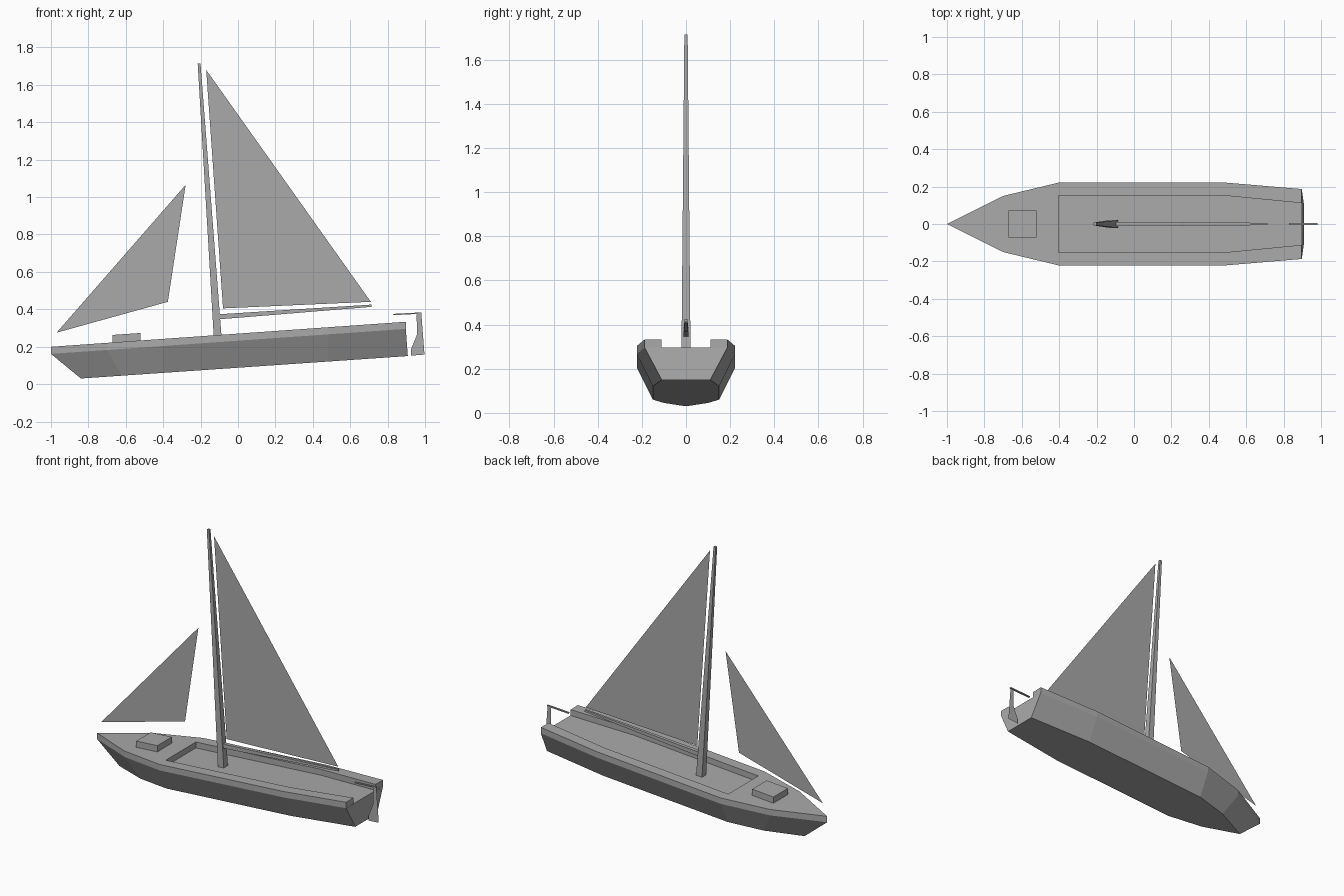
import bpy, bmesh
from mathutils import Vector

cube = bpy.data.objects.get("Cube")
if cube:
    bpy.data.objects.remove(cube, do_unlink=True)

grey = bpy.data.materials.new("plain grey")
grey.use_nodes = True
COLOUR = (0.4, 0.4, 0.4, 1)
grey.diffuse_color = COLOUR
grey.node_tree.nodes["Principled BSDF"].inputs["Base Color"].default_value = COLOUR

SLAB = 0.038  # deck thickness


def deck_z(x):
    """Height of the sloping deck."""
    return 0.27 + 0.0705 * x


def finish(name, bm):
    bmesh.ops.recalc_face_normals(bm, faces=bm.faces)
    mesh = bpy.data.meshes.new(name)
    bm.to_mesh(mesh)
    bm.free()
    mesh.materials.append(grey)
    obj = bpy.data.objects.new(name, mesh)
    bpy.context.scene.collection.objects.link(obj)
    return obj


def loft(name, bottom, top):
    """Closed solid between two matching outlines."""
    bm = bmesh.new()
    low, high = [[bm.verts.new(p) for p in ring] for ring in (bottom, top)]
    bm.faces.new(low)
    bm.faces.new(high)
    for i in range(len(low)):
        j = (i + 1) % len(low)
        bm.faces.new((low[i], low[j], high[j], high[i]))
    return finish(name, bm)


def sheet(name, points):
    """Flat sheet standing on the centre line."""
    bm = bmesh.new()
    bm.faces.new([bm.verts.new((x, 0, z)) for x, z in points])
    return finish(name, bm)


def mirrored(half):
    """Close a half outline that starts on the centre line at the bow."""
    return half + [(x, -y) for x, y in reversed(half) if y > 0]


def spar(name, start, end, size0, size1):
    """Tapered square spar; sizes are (in side view, across)."""
    a, b = Vector((start[0], 0, start[1])), Vector((end[0], 0, end[1]))
    side = (b - a).normalized().cross(Vector((0, 1, 0)))
    rings = []
    for c, (w, d) in ((a, size0), (b, size1)):
        rings.append([c + side * sx * w / 2 + Vector((0, sy * d / 2, 0))
                      for sx, sy in ((-1, -1), (1, -1), (1, 1), (-1, 1))])
    return loft(name, *rings)


# Hull
sheer = [(-1, 0), (-0.7, 0.15), (-0.4, 0.222), (0.48, 0.222), (0.897, 0.187)]
keel = [(-0.84, 0), (-0.62, 0.1), (-0.4, 0.15), (0.48, 0.15), (0.908, 0.11)]
loft("hull",
     [(x, y, 0.0876 + 0.0686 * x) for x, y in mirrored(keel)],
     [(x, y, deck_z(x) - SLAB) for x, y in mirrored(sheer)])

# Deck with a cockpit open at the stern
well = [(0.895, 0.112), (0.48, 0.152), (-0.405, 0.152)]
half = sheer + well
outline = mirrored(half)
loft("deck",
     [(x, y, deck_z(x) - SLAB) for x, y in outline],
     [(x, y, deck_z(x)) for x, y in outline])

# Hatch on the foredeck
square = [(-0.67, -0.073), (-0.52, -0.073), (-0.52, 0.073), (-0.67, 0.073)]
loft("hatch",
     [(x, y, deck_z(x)) for x, y in square],
     [(x, y, deck_z(x) + 0.04) for x, y in square])

# Mast and boom
spar("mast", (-0.107, 0.225), (-0.208, 1.715), (0.042, 0.042), (0.015, 0.015))
spar("boom", (-0.1, 0.36), (0.713, 0.419), (0.027, 0.024), (0.012, 0.012))

# Sails
sheet("mainsail", [(-0.17, 1.68), (-0.08, 0.405), (0.71, 0.44)])
sheet("foresail", [(-0.28, 1.065), (-0.375, 0.44), (-0.97, 0.275)])

# Rudder and tiller
sheet("rudder", [(0.925, 0.152), (0.925, 0.187), (0.957, 0.265),
                 (0.955, 0.372), (0.98, 0.38), (0.997, 0.158)])
spar("tiller", (0.83, 0.372), (0.982, 0.38), (0.007, 0.011), (0.007, 0.011))
